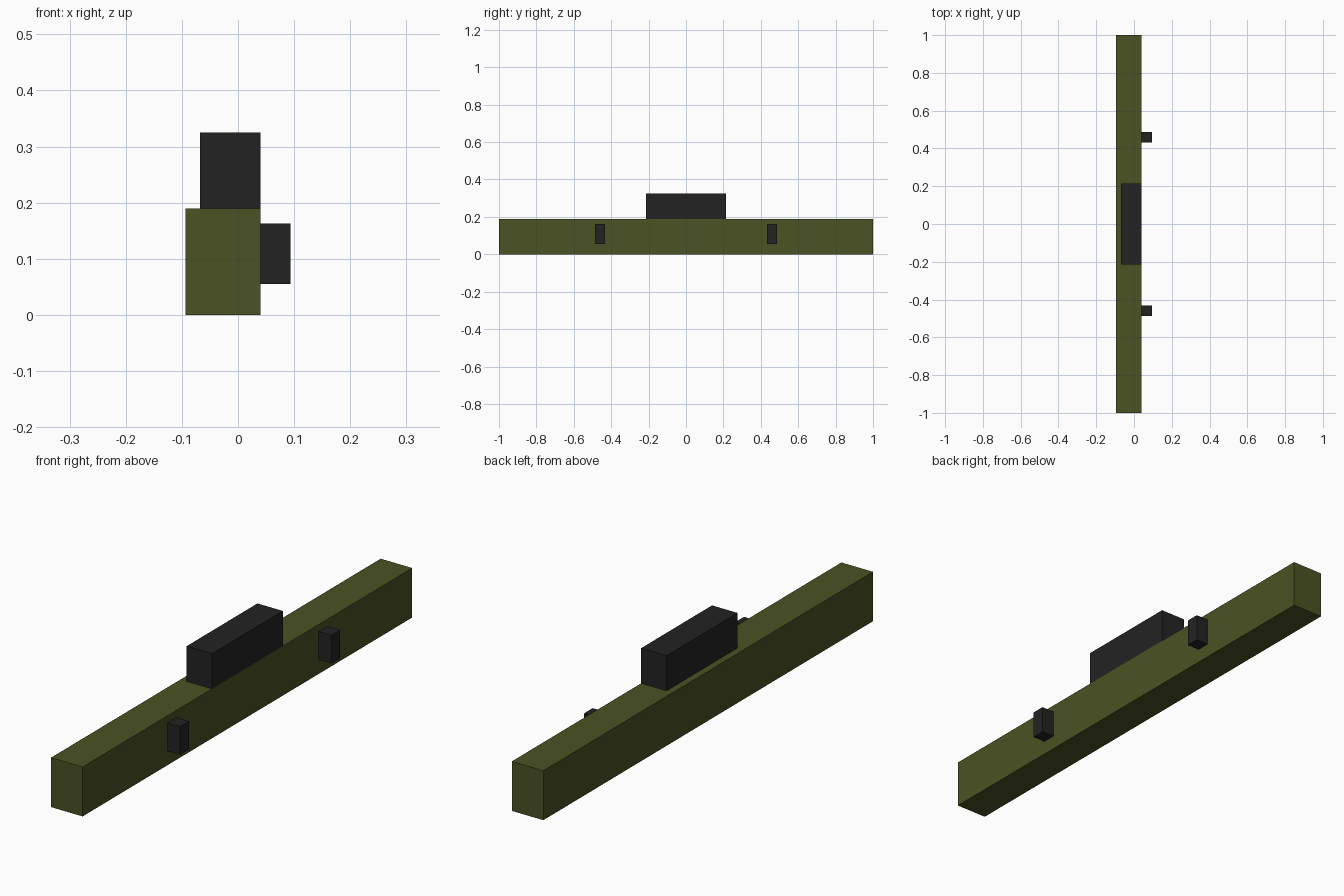
import bpy

if "Cube" in bpy.data.objects:
    bpy.data.objects.remove(bpy.data.objects["Cube"])


def material(name, color):
    m = bpy.data.materials.new(name)
    m.diffuse_color = (*color, 1.0)
    m.use_nodes = True
    m.node_tree.nodes["Principled BSDF"].inputs["Base Color"].default_value = m.diffuse_color
    return m


olive = material("olive green", (0.069, 0.084, 0.016))
black = material("soft black", (0.0165, 0.0165, 0.0165))


def box(name, lo, hi, mat):
    center = [(a + b) / 2 for a, b in zip(lo, hi)]
    bpy.ops.mesh.primitive_cube_add(size=1, location=center)
    ob = bpy.context.object
    ob.name = name
    ob.scale = [b - a for a, b in zip(lo, hi)]
    bpy.ops.object.transform_apply(location=False, rotation=False, scale=True)
    ob.data.materials.append(mat)
    return ob


# Long main beam
box("beam", (-0.094, -1.0, 0.0), (0.04, 1.0, 0.19), olive)

# Block on top, flush with the right side of the beam
box("top_block", (-0.068, -0.215, 0.19), (0.04, 0.215, 0.325), black)

# Pair of side pegs
for label, y in (("front", -0.459), ("back", 0.459)):
    box(label + "_peg", (0.04, y - 0.027, 0.055), (0.094, y + 0.027, 0.163), black)
